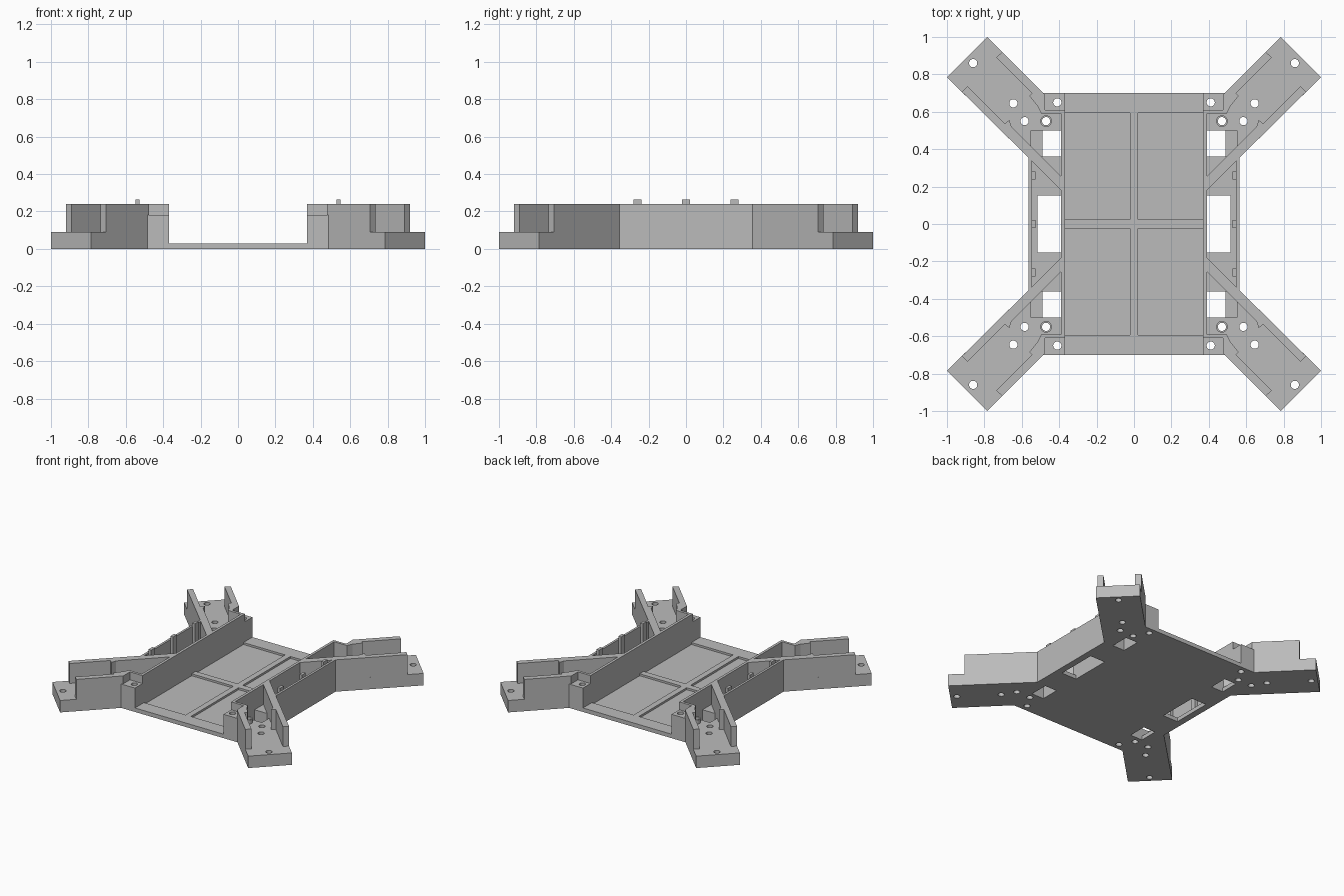
import bpy, bmesh, math

cube = bpy.data.objects.get("Cube")
if cube:
    bpy.data.objects.remove(cube, do_unlink=True)

GREY = (0.5, 0.5, 0.5, 1)
mat = bpy.data.materials.new("plain grey")
mat.use_nodes = True
mat.diffuse_color = GREY
mat.node_tree.nodes["Principled BSDF"].inputs["Base Color"].default_value = GREY

FLOOR, ARM, BLOCK, TOP = 0.03, 0.09, 0.18, 0.24
QUADRANTS = [(1, 1, "back_left"), (-1, 1, "back_right"),
             (-1, -1, "front_right"), (1, -1, "front_left")]


def prisms(name, outlines, z0, z1):
    """One object made of upright prisms with the given outlines."""
    bm = bmesh.new()
    for pts in outlines:
        face = bm.faces.new([bm.verts.new((x, y, z0)) for x, y in pts])
        ext = bmesh.ops.extrude_face_region(bm, geom=[face])["geom"]
        for v in ext:
            if isinstance(v, bmesh.types.BMVert):
                v.co.z = z1
    bmesh.ops.recalc_face_normals(bm, faces=bm.faces)
    mesh = bpy.data.meshes.new(name)
    bm.to_mesh(mesh)
    bm.free()
    mesh.materials.append(mat)
    ob = bpy.data.objects.new(name, mesh)
    bpy.context.collection.objects.link(ob)
    return ob


def mirror(pts, sx, sy):
    return [(x * sx, y * sy) for x, y in pts]


def rect(x0, x1, y0, y1):
    return [(x0, y0), (x1, y0), (x1, y1), (x0, y1)]


def circle(x, y, r, n=24):
    return [(x + r * math.cos(math.tau * i / n), y + r * math.sin(math.tau * i / n))
            for i in range(n)]


def cut(ob, cutter):
    mod = ob.modifiers.new("cut", "BOOLEAN")
    mod.operation, mod.solver, mod.object = "DIFFERENCE", "EXACT", cutter
    bpy.context.view_layer.objects.active = ob
    bpy.ops.object.modifier_apply(modifier=mod.name)


# Cutters: screw holes, wire openings, tray recesses, arm pockets
holes, recesses, pockets = [], [], []
for sx, sy, _ in QUADRANTS:
    for x, y in [(0.86, 0.86), (0.645, 0.645), (0.585, 0.55), (0.47, 0.55), (0.41, 0.65)]:
        holes.append(circle(x * sx, y * sy, 0.022))
    holes.append(mirror(rect(0.39, 0.49, 0.36, 0.5), sx, sy))
    recesses.append(mirror(rect(0.022, 0.37, 0.024, 0.593), sx, sy))
    pockets.append(mirror(rect(0.375, 0.55, 0.36, 0.5), sx, sy))
for s in (1, -1):
    holes.append(mirror(rect(0.39, 0.515, -0.152, 0.152), s, 1))
hole_cutter = prisms("hole_cutter", holes, -0.1, 0.4)
recess_cutter = prisms("recess_cutter", recesses, 0.015, 0.1)
pocket_cutter = prisms("pocket_cutter", pockets, 0.01, 0.2)
cutters = [hole_cutter, recess_cutter, pocket_cutter]

# Base plate with tray recesses
edge = [(0.565, 0.355), (1, 0.785), (0.785, 1), (0.485, 0.7)]
outline = []
for sx, sy, _ in QUADRANTS:
    part = mirror(edge, sx, sy)
    outline += part if sx * sy > 0 else part[::-1]
base = prisms("base_plate", [outline], 0, FLOOR)
cut(base, recess_cutter)
cut(base, hole_cutter)

# Outlines of the parts repeated at each corner
arm = [(0.38, 0.17), (0.565, 0.355), (1, 0.785), (0.785, 1),
       (0.485, 0.7), (0.45, 0.65), (0.38, 0.65)]
inner_wall = [(0.38, 0.17), (0.565, 0.355), (0.92, 0.706), (0.89, 0.736), (0.69, 0.535),
              (0.667, 0.557), (0.655, 0.52), (0.38, 0.244)]
outer_wall = [(0.705, 0.92), (0.736, 0.89), (0.545, 0.7), (0.56, 0.685), (0.515, 0.63),
              (0.495, 0.59), (0.38, 0.59), (0.38, 0.61), (0.475, 0.61), (0.475, 0.69),
              (0.485, 0.7)]
corner = [(0.37, 0.605), (0.48, 0.605), (0.485, 0.7), (0.37, 0.7)]

for sx, sy, tag in QUADRANTS:
    floor = prisms("arm_floor_" + tag, [mirror(arm, sx, sy)], FLOOR, ARM)
    cut(floor, pocket_cutter)
    cut(floor, hole_cutter)
    prisms("inner_arm_wall_" + tag, [mirror(inner_wall, sx, sy)], FLOOR, TOP)
    prisms("outer_arm_wall_" + tag, [mirror(outer_wall, sx, sy)], ARM, TOP)
    block = prisms("screw_block_" + tag, [mirror(corner, sx, sy)], FLOOR, BLOCK)
    cut(block, hole_cutter)
    boss = prisms("screw_boss_" + tag, [circle(0.47 * sx, 0.55 * sy, 0.031)], ARM, 0.12)
    cut(boss, hole_cutter)

# Long tray walls, outer side walls and their upright tabs
for s, tag in ((1, "left"), (-1, "right")):
    prisms("tray_wall_" + tag, [mirror(rect(0.37, 0.39, -0.61, 0.61), s, 1)], FLOOR, TOP)
    prisms("side_wall_" + tag, [mirror(rect(0.548, 0.565, -0.355, 0.355), s, 1)], FLOOR, TOP)
    tabs = [mirror(rect(0.527, 0.549, y - 0.022, y + 0.022), s, 1) for y in (-0.26, 0, 0.26)]
    prisms("side_tabs_" + tag, tabs, FLOOR, 0.265)

for c in cutters:
    bpy.data.objects.remove(c, do_unlink=True)
